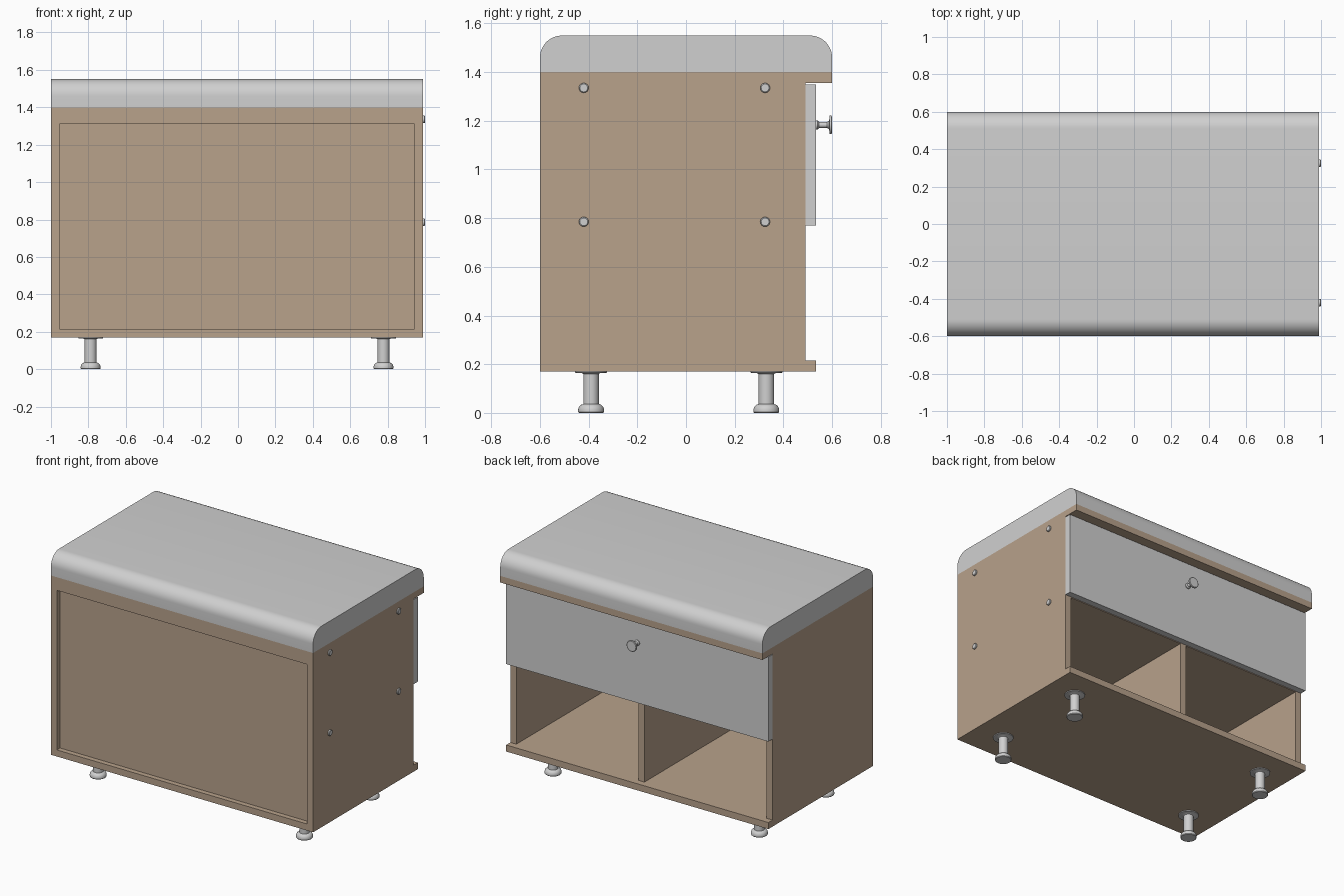
import bpy, bmesh, math
from mathutils import Matrix

old = bpy.data.objects.get("Cube")
if old:
    bpy.data.objects.remove(old, do_unlink=True)


def material(name, color):
    m = bpy.data.materials.new(name)
    m.use_nodes = True
    m.diffuse_color = color
    m.node_tree.nodes["Principled BSDF"].inputs["Base Color"].default_value = color
    return m


WOOD = material("wood", (0.48, 0.36, 0.26, 1))
GREY = material("light grey", (0.63, 0.63, 0.63, 1))

LEFT, RIGHT, BACK = -1.0, 0.99, -0.6
MID = (LEFT + RIGHT) / 2
T = 0.045  # board thickness


def finish(name, bm, mat, smooth=False):
    bmesh.ops.recalc_face_normals(bm, faces=bm.faces[:])
    mesh = bpy.data.meshes.new(name)
    bm.to_mesh(mesh)
    bm.free()
    mesh.materials.append(mat)
    ob = bpy.data.objects.new(name, mesh)
    bpy.context.collection.objects.link(ob)
    if smooth:
        bpy.ops.object.select_all(action="DESELECT")
        ob.select_set(True)
        bpy.context.view_layer.objects.active = ob
        bpy.ops.object.shade_smooth_by_angle(angle=math.radians(35))
    return ob


def board(name, x, y, z, mat=WOOD):
    bm = bmesh.new()
    bmesh.ops.create_cube(bm, size=1)
    for v in bm.verts:
        v.co = [a + (b - a) * (c + 0.5) for c, (a, b) in zip(v.co, (x, y, z))]
    return finish(name, bm, mat)


def turned(name, profile, place, sides=32):
    """Revolve (radius, height) points around z, then place the result."""
    bm = bmesh.new()
    rings = [[bm.verts.new((r * math.cos(math.tau * i / sides),
                            r * math.sin(math.tau * i / sides), h))
              for i in range(sides)] for r, h in profile]
    for low, high in zip(rings, rings[1:]):
        for i in range(sides):
            j = (i + 1) % sides
            bm.faces.new((low[i], low[j], high[j], high[i]))
    bm.faces.new(rings[0])
    bm.faces.new(rings[-1])
    bm.transform(place)
    return finish(name, bm, GREY, True)


# Carcass
inner = (LEFT + T, RIGHT - T)
board("bottom_board", (LEFT, RIGHT), (BACK, 0.535), (0.17, 0.215))
board("top_board", (LEFT, RIGHT), (BACK, 0.6), (1.355, 1.4))
board("side_minus_x", (LEFT, LEFT + T), (BACK, 0.49), (0.215, 1.355))
board("side_plus_x", (RIGHT - T, RIGHT), (BACK, 0.49), (0.215, 1.355))
board("upper_panel", inner, (BACK, 0.49), (1.31, 1.355))
board("recessed_panel", inner, (BACK + 0.035, BACK + 0.055), (0.215, 1.31))
board("shelf", inner, (BACK + 0.055, 0.49), (0.765, 0.81))
board("divider", (MID - T / 2, MID + T / 2), (BACK + 0.055, 0.49), (0.215, 0.765))

# Drawer front and knob
board("drawer_front", (LEFT, RIGHT), (0.49, 0.535), (0.77, 1.35), GREY)
knob = [(0.019, 0), (0.019, 0.006), (0.012, 0.012), (0.012, 0.045),
        (0.018, 0.053), (0.038, 0.055), (0.038, 0.062), (0.034, 0.065)]
turned("drawer_knob", knob, Matrix.Translation((MID, 0.535, 1.183)) @ Matrix.Rotation(-math.pi / 2, 4, "X"))

# Cushion with rounded long edges
R = 0.09
outline = [(BACK, 1.4), (0.6, 1.4)]
for cy, start in ((0.6 - R, 0), (BACK + R, 90)):
    for i in range(13):
        a = math.radians(start + i * 7.5)
        outline.append((cy + R * math.cos(a), 1.55 - R + R * math.sin(a)))
bm = bmesh.new()
cap = bm.faces.new([bm.verts.new((LEFT, y, z)) for y, z in outline])
ext = bmesh.ops.extrude_face_region(bm, geom=[cap], use_keep_orig=True)
bmesh.ops.translate(bm, vec=(RIGHT - LEFT, 0, 0),
                    verts=[g for g in ext["geom"] if isinstance(g, bmesh.types.BMVert)])
finish("cushion", bm, GREY, True)

# Feet
foot = [(0.05, 0), (0.053, 0.004), (0.053, 0.014), (0.05, 0.024), (0.042, 0.033),
        (0.032, 0.036), (0.032, 0.16), (0.04, 0.164), (0.066, 0.165), (0.066, 0.17)]
for side, x in (("minus_x", MID - 0.783), ("plus_x", MID + 0.783)):
    for end, y in (("front", -0.39), ("back", 0.33)):
        turned(f"foot_{side}_{end}", foot, Matrix.Translation((x, y, 0)))

# Screw caps on one side only
for level, z in (("lower", 0.785), ("upper", 1.335)):
    for end, y in (("front", -0.42), ("back", 0.325)):
        turned(f"screw_cap_{level}_{end}", [(0.02, 0), (0.02, 0.007), (0.016, 0.01)],
               Matrix.Translation((RIGHT, y, z)) @ Matrix.Rotation(math.pi / 2, 4, "Y"), 24)
